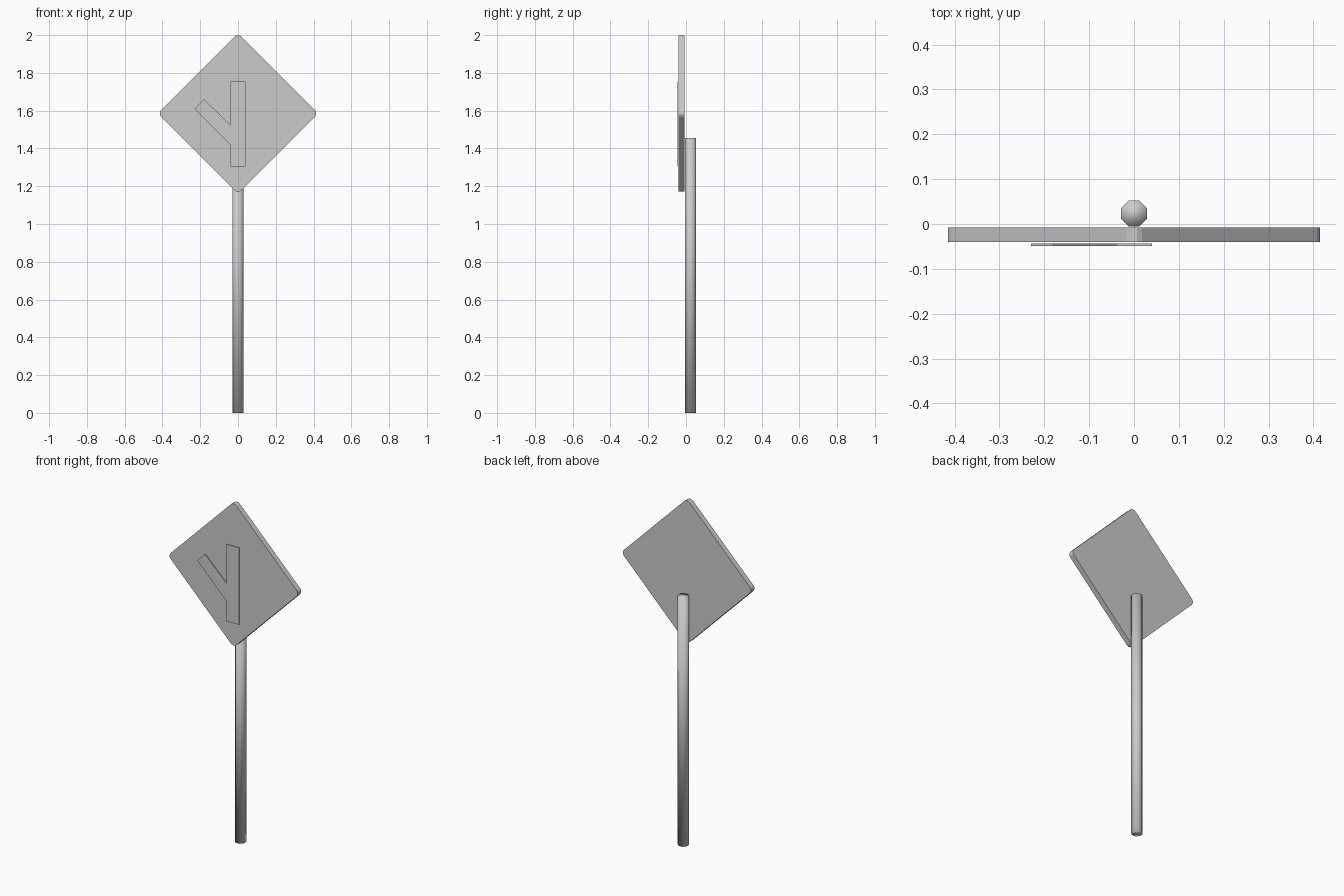
import bpy
import bmesh
import math
from mathutils import Matrix

cube = bpy.data.objects.get("Cube")
if cube:
    bpy.data.objects.remove(cube, do_unlink=True)

grey = bpy.data.materials.new("plain grey")
grey.use_nodes = True
colour = (0.6, 0.6, 0.6, 1)
grey.diffuse_color = colour
grey.node_tree.nodes["Principled BSDF"].inputs["Base Color"].default_value = colour


def add_object(name, bm):
    bmesh.ops.recalc_face_normals(bm, faces=bm.faces)
    mesh = bpy.data.meshes.new(name)
    bm.to_mesh(mesh)
    bm.free()
    mesh.materials.append(grey)
    obj = bpy.data.objects.new(name, mesh)
    bpy.context.collection.objects.link(obj)
    return obj


def plate(name, outline, front, back):
    """Extrude an (x, z) outline from the front y to the back y."""
    bm = bmesh.new()
    face = bm.faces.new([bm.verts.new((x, front, z)) for x, z in outline])
    ext = bmesh.ops.extrude_face_region(bm, geom=[face])
    verts = [v for v in ext["geom"] if isinstance(v, bmesh.types.BMVert)]
    bmesh.ops.translate(bm, verts=verts, vec=(0, back - front, 0))
    return add_object(name, bm)


# Post: eight-sided tube, smooth all over including the caps
HEIGHT = 1.455
bm = bmesh.new()
radius = 0.029 / math.cos(math.pi / 8)
bmesh.ops.create_cone(
    bm, cap_ends=True, segments=8, radius1=radius, radius2=radius, depth=HEIGHT,
    matrix=Matrix.Translation((0, 0.0235, HEIGHT / 2)) @ Matrix.Rotation(math.pi / 8, 4, "Z"))
for f in bm.faces:
    f.smooth = True
add_object("post", bm)

# Diamond board with rounded corners
CENTRE, REACH, ROUND = 1.585, 0.415, 0.025
offset = REACH - ROUND
outline = []
for side in range(4):
    a = side * math.pi / 2
    for step in (-1, -1 / 3, 1 / 3, 1):
        b = a + step * math.pi / 4
        outline.append((offset * math.cos(a) + ROUND * math.cos(b),
                        CENTRE + offset * math.sin(a) + ROUND * math.sin(b)))
plate("sign_board", outline, -0.04, -0.008)

# Raised side-road marker: upright bar with a slanting branch
marker = [(-0.04, 1.305), (0.04, 1.305), (0.04, 1.755), (-0.04, 1.755),
          (-0.04, 1.525), (-0.18, 1.66), (-0.23, 1.61), (-0.04, 1.42)]
plate("junction_marker", marker, -0.0485, -0.044)
